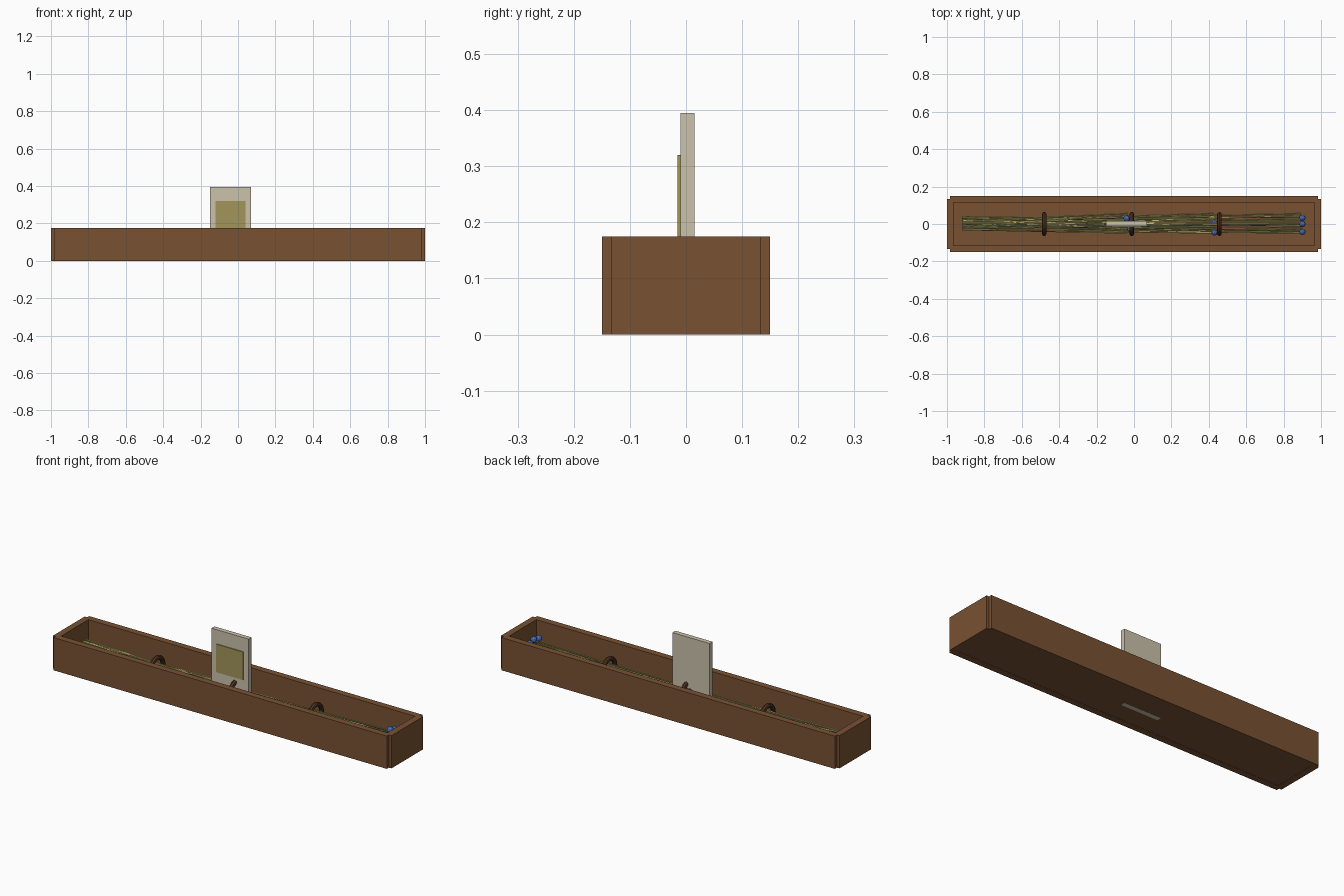
import bpy, math, random
from mathutils import Vector

if "Cube" in bpy.data.objects:
    bpy.data.objects.remove(bpy.data.objects["Cube"])

random.seed(4)


def mat(name, rgb):
    m = bpy.data.materials.new(name)
    m.diffuse_color = (*rgb, 1)
    m.use_nodes = True
    m.node_tree.nodes["Principled BSDF"].inputs["Base Color"].default_value = m.diffuse_color
    return m


WOOD = mat("brown wood", (0.19, 0.085, 0.033))
DARK = mat("dark brown tie", (0.085, 0.035, 0.016))
BOARD = mat("beige board", (0.60, 0.54, 0.41))
PANEL = mat("olive panel", (0.36, 0.30, 0.10))
STRAW = mat("straw stem", (0.50, 0.43, 0.14))
GREEN = mat("green stem", (0.26, 0.27, 0.09))
BLUE = mat("blue bud", (0.075, 0.16, 0.50))


def box(name, lo, hi, m):
    bpy.ops.mesh.primitive_cube_add(size=1)
    o = bpy.context.object
    o.name = name
    o.location = [(a + b) / 2 for a, b in zip(lo, hi)]
    o.scale = [b - a for a, b in zip(lo, hi)]
    o.data.materials.append(m)
    return o


def stem(name, a, b, r, m):
    a, b = Vector(a), Vector(b)
    d = b - a
    bpy.ops.mesh.primitive_cylinder_add(vertices=6, radius=r, depth=d.length,
                                        location=(a + b) / 2)
    o = bpy.context.object
    o.name = name
    o.rotation_mode = 'QUATERNION'
    o.rotation_quaternion = d.to_track_quat('Z', 'Y')
    o.data.materials.append(m)


# open wooden trough: long side boards, end boards and floor
for s, n in ((-1, "front"), (1, "back")):
    y = sorted((s * 0.115, s * 0.15))
    box(n + "_board", (-0.985, y[0], 0), (0.985, y[1], 0.175), WOOD)
for s, n in ((-1, "left"), (1, "right")):
    x = sorted((s * 0.965, s * 1.0))
    box(n + "_end_board", (x[0], -0.133, 0), (x[1], 0.133, 0.175), WOOD)
box("floor", (-0.97, -0.12, 0.001), (0.97, 0.12, 0.028), WOOD)

# upright sign going down through the floor
box("sign_board", (-0.15, -0.01, 0), (0.07, 0.015, 0.395), BOARD)
box("sign_panel", (-0.12, -0.015, 0.17), (0.04, -0.009, 0.32), PANEL)

# ties round the bundle
for i, x in enumerate((-0.48, -0.012, 0.457)):
    bpy.ops.mesh.primitive_torus_add(major_radius=0.052, minor_radius=0.012,
                                     major_segments=24, minor_segments=8,
                                     location=(x, 0, 0.092),
                                     rotation=(0, math.pi / 2, 0))
    o = bpy.context.object
    o.name = f"tie_{i + 1}"
    o.data.materials.append(DARK)
    bpy.ops.object.shade_smooth_by_angle()

# three overlapping groups of stems, each fanning out to the right
groups = ((-0.92, -0.03, 0.105), (-0.92, 0.43, 0.085), (-0.92, 0.90, 0.125))
for g, (x0, x1, top) in enumerate(groups):
    for k in range(12):
        t = k / 11
        a = (x0, -0.03 + 0.068 * t, random.uniform(0.06, 0.112))
        b = (x1 + random.uniform(-0.01, 0.0), -0.048 + 0.105 * ((k * 5) % 12) / 11,
             random.uniform(top - 0.05, top))
        stem(f"stem_{g + 1}_{k + 1}", a, b, 0.0045, GREEN if k % 4 == 1 else STRAW)

# blue buds at the stem tips
buds = ((-0.04, 0.03, 0.112), (-0.012, 0.015, 0.108), (-0.02, -0.03, 0.09),
        (0.43, 0.01, 0.085), (0.43, -0.045, 0.08),
        (0.90, 0.033, 0.12), (0.90, 0.0, 0.13), (0.90, -0.042, 0.12))
for i, p in enumerate(buds):
    bpy.ops.mesh.primitive_ico_sphere_add(subdivisions=2, radius=0.017, location=p)
    o = bpy.context.object
    o.name = f"bud_{i + 1}"
    o.data.materials.append(BLUE)
